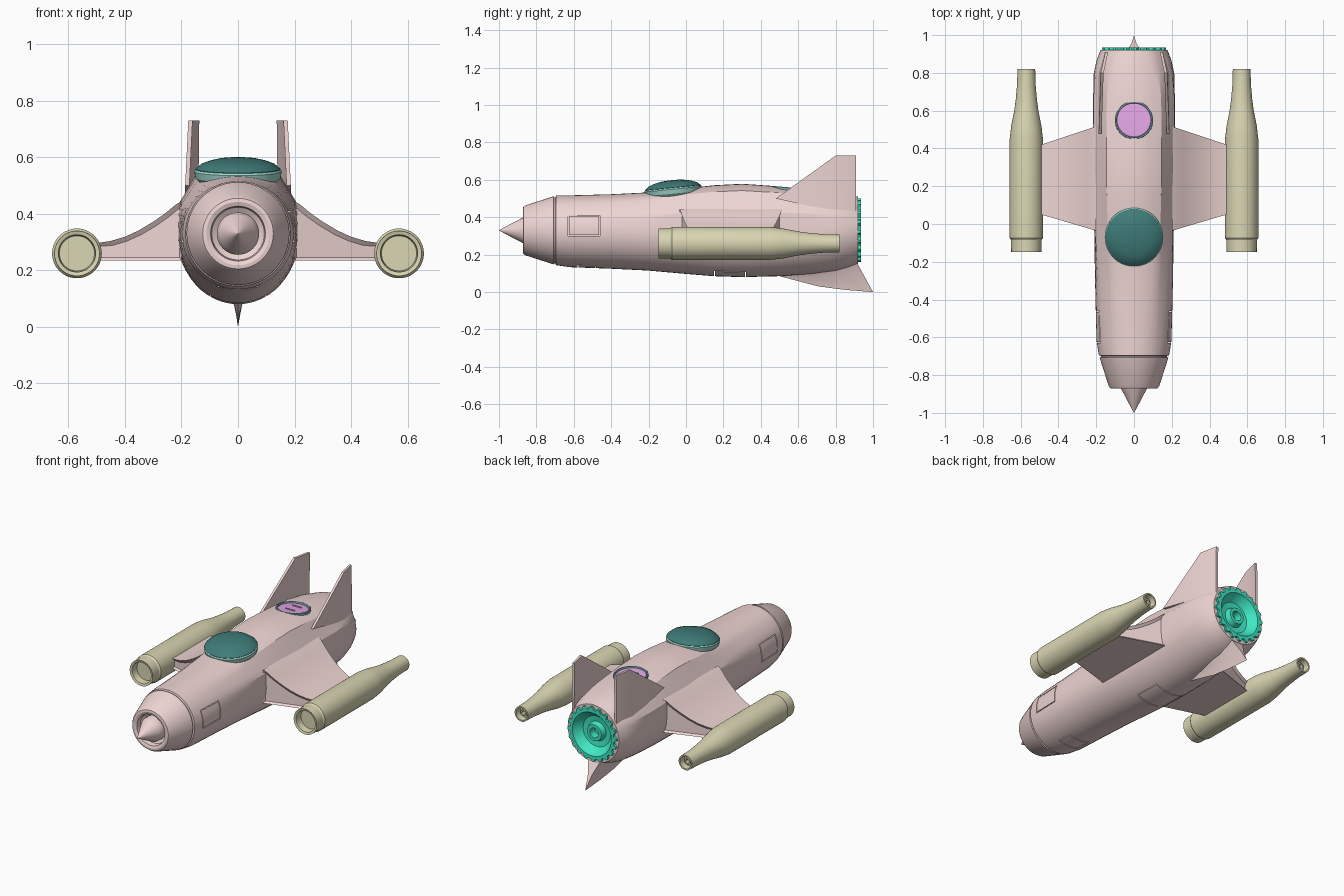
import bpy, bmesh, math
from mathutils import Matrix

if "Cube" in bpy.data.objects:
    bpy.data.objects.remove(bpy.data.objects["Cube"])

def material(name, rgb):
    m = bpy.data.materials.new(name)
    m.diffuse_color = (*rgb, 1)
    m.use_nodes = True
    m.node_tree.nodes["Principled BSDF"].inputs["Base Color"].default_value = m.diffuse_color
    return m

PINK = material("pink", (.86, .67, .66))
OLIVE = material("olive", (.70, .67, .45))
DARK = material("dark_teal", (.05, .20, .19))
RIM = material("rim_teal", (.36, .68, .62))
MAGENTA = material("magenta", (.78, .38, .78))
STEEL = material("steel_teal", (.22, .45, .50))
GREEN = material("green", (.05, .80, .55))

def finish(bm, name, mat=None, angle=25, matrix=None):
    bmesh.ops.recalc_face_normals(bm, faces=bm.faces)
    me = bpy.data.meshes.new(name)
    bm.to_mesh(me)
    bm.free()
    ob = bpy.data.objects.new(name, me)
    bpy.context.collection.objects.link(ob)
    if matrix:
        ob.matrix_world = matrix
    if mat:
        me.materials.append(mat)
        smooth(ob, angle)
    return ob

def smooth(ob, angle):
    bpy.ops.object.select_all(action='DESELECT')
    ob.select_set(True)
    bpy.context.view_layer.objects.active = ob
    bpy.ops.object.shade_smooth_by_angle(angle=math.radians(angle))

def loft(rings):
    bm = bmesh.new()
    vs = [[bm.verts.new(p) for p in r] for r in rings]
    n = len(vs[0])
    for a, b in zip(vs, vs[1:]):
        for i in range(n):
            bm.faces.new((a[i], a[(i + 1) % n], b[(i + 1) % n], b[i]))
    bm.faces.new(vs[0][::-1])
    bm.faces.new(vs[-1])
    return bm

def lathe(name, profile, mat, matrix, seg=48, teeth=0):
    """Spin (radius, height) points about local z; teeth notches the outermost radius."""
    rmax = max(r for r, h in profile)
    rings = []
    for r, h in profile:
        r = max(r, .0005)
        ring = []
        for i in range(seg):
            a = 2 * math.pi * i / seg
            k = .9 if teeth and r > rmax * .95 and (i * teeth * 2 // seg) % 2 else 1
            ring.append((r * k * math.cos(a), r * k * math.sin(a), h))
        rings.append(ring)
    return finish(loft(rings), name, mat, 28, matrix)

def along_y(x, z):
    return Matrix.Translation((x, 0, z)) @ Matrix.Rotation(-math.pi / 2, 4, 'X')

def tilted(y, z, deg):
    return Matrix.Translation((0, y, z)) @ Matrix.Rotation(math.radians(deg), 4, 'X')

# Fuselage: round nose, ridged shoulders amidships, round tail
def section(y, hw, zb, zt, zc, k):
    corners = [(1, 0), (1, .42), (.68, .86)]
    pts = []
    for i in range(48):
        a = 2 * math.pi * i / 48
        c, s = math.cos(a), math.sin(a)
        if 0 <= i <= 24:
            j = min(i, 24 - i)
            if j < 8:
                p, q, t = corners[j // 4], corners[j // 4 + 1], j % 4 / 4
                bx, bz = p[0] + (q[0] - p[0]) * t, p[1] + (q[1] - p[1]) * t
            else:
                bx = .68 * (12 - j) / 4
                bz = 1 - .14 * (bx / .68) ** 2
            bx = bx if i <= 12 else -bx
            c, s = c + (bx - c) * k, s + (bz - s) * k
            pts.append((hw * c, y, zc + (zt - zc) * s))
        else:
            pts.append((hw * c, y, zc + (zc - zb) * s))
    return pts

def disc(y, r):
    return section(y, r, .33 - r, .33 + r, .33, 0)

rings = [disc(*p) for p in [(-.82, .07), (-.835, .093), (-.866, .097), (-.872, .112),
                            (-.870, .125), (-.857, .134), (-.708, .182),
                            (-.705, .176), (-.698, .176), (-.695, .186)]]
rings += [section(*p) for p in [
    (-.62, .198, .133, .517, .328, .05), (-.40, .204, .125, .523, .325, .3),
    (-.20, .208, .115, .533, .32, .6), (0, .211, .097, .555, .32, .9),
    (.15, .212, .085, .571, .32, 1), (.30, .214, .08, .579, .32, 1),
    (.50, .216, .085, .565, .32, 1), (.68, .216, .097, .550, .32, .9),
    (.80, .213, .112, .535, .323, .65), (.87, .197, .13, .522, .327, .3),
    (.92, .178, .15, .51, .33, 0)]]
rings += [disc(.92, .148), disc(.82, .148)]
body = finish(loft(rings), "fuselage")
body.data.materials.append(PINK)

# Panel grooves and hatch well cut into the fuselage
def frame_cutter(name, place, u0, u1, v0, v1, d0, d1, w=.005):
    def loop(d, g):
        return [place(u, v, d) for u, v in
                ((u0 + g, v0 + g), (u1 - g, v0 + g), (u1 - g, v1 - g), (u0 + g, v1 - g))]
    bm = bmesh.new()
    L = [[bm.verts.new(p) for p in loop(d, g)] for d, g in ((d0, 0), (d1, 0), (d1, w), (d0, w))]
    for a, b in zip(L, L[1:] + L[:1]):
        for i in range(4):
            bm.faces.new((a[i], a[(i + 1) % 4], b[(i + 1) % 4], b[i]))
    return finish(bm, name)

under = lambda u, v, d: (v, u, d)
cutters = [frame_cutter("side_panel_cutter", lambda u, v, d, s=s: (s * d, u, v),
                        -.63, -.46, .30, .41, .172, .26) for s in (-1, 1)]
cutters.append(frame_cutter("chin_panel_cutter", under, -.58, -.48, -.07, .07, .05, .148))
cutters.append(frame_cutter("belly_panel_cutter", under, .15, .32, -.10, .10, .02, .114))
well = tilted(.55, .560, -5)
cutters.append(lathe("hatch_well_cutter", [(.097, -.025), (.097, .06)], PINK, well))
for c in cutters:
    mod = body.modifiers.new("cut", 'BOOLEAN')
    mod.operation = 'DIFFERENCE'
    mod.solver = 'EXACT'
    mod.object = c
    bpy.context.view_layer.objects.active = body
    bpy.ops.object.modifier_apply(modifier=mod.name)
    bpy.data.objects.remove(c)
smooth(body, 24)

# Nose spike inside the intake
lathe("nose_cone", [(0, -1), (.03, -.945), (.064, -.88), (.075, -.858), (.075, -.81)],
      PINK, along_y(0, .33))

# Canopy dome with its rim
seat = tilted(-.07, .556, 5.5)
lathe("canopy_rim", [(.13, -.05), (.15, -.03), (.155, -.006), (.150, .001), (.13, .001)], RIM, seat, 64)
lathe("canopy", [(.148, -.01), (.150, .003), (.130, .020), (.10, .031), (.07, .038), (.035, .042), (0, .043)],
      DARK, seat, 64)

# Rear top hatch: ring, plate and two small raised bars
lathe("hatch_ring", [(.090, -.024), (.101, -.024), (.101, -.003), (.098, 0), (.092, 0), (.090, -.012)],
      STEEL, well)
lathe("hatch_plate", [(.0905, -.024), (.0905, -.010), (.085, -.006), (0, -.004)], MAGENTA, well)
for s in (-1, 1):
    bm = bmesh.new()
    bmesh.ops.create_cube(bm, size=1, matrix=Matrix.Translation((0, s * .033, -.004)) @
                          Matrix.Diagonal((.06, .008, .008, 1)))
    finish(bm, "hatch_bar", MAGENTA, 25, well)

# Toothed exhaust with dished centre and hollow hub
lathe("exhaust", [(0, .84), (.13, .86), (.14, .905), (.17, .91), (.17, .935), (.135, .935), (.125, .915),
                  (.095, .885), (.06, .88), (.05, .912), (.03, .912), (.028, .865), (0, .865)],
      GREEN, along_y(0, .33), 80, 20)

# Engine pods
pod = [(0, -.10), (.062, -.10), (.066, -.143), (.080, -.147), (.081, -.085), (.088, -.075),
       (.088, .45), (.080, .52), (.064, .60), (.056, .66), (.049, .74), (.047, .82),
       (.038, .82), (.036, .78), (.022, .78), (.020, .80), (.012, .80), (.010, .76), (0, .76)]
for s in (-1, 1):
    lathe("engine_pod", pod, OLIVE, along_y(s * .57, .26))

# Wings: concave top, recessed panels in front and back faces
top_curve = [(.20, .445), (.22, .433), (.26, .400), (.30, .372), (.35, .342),
             (.40, .319), (.45, .304), (.51, .295)]
for s in (-1, 1):
    outline = top_curve + [(.51, .235), (.20, .235)]
    chord = lambda x: (-.03 + (x - .22) * .296, .51 - (x - .22) * .333)
    front, back = [[(s * x, chord(x)[e], z) for x, z in outline] for e in (0, 1)]
    bm = loft([front, back])
    bmesh.ops.recalc_face_normals(bm, faces=bm.faces)
    ends = [f for f in bm.faces if len(f.verts) > 4]
    bmesh.ops.inset_individual(bm, faces=ends, thickness=.016, depth=-.012)
    finish(bm, "wing", PINK)

# Upright tail fins, toed in toward the back
for s in (-1, 1):
    outer = [(.187, .48, .50), (.176, .80, .73), (.152, .91, .73), (.156, .91, .41), (.187, .80, .43)]
    bm = bmesh.new()
    o = [bm.verts.new((s * x, y, z)) for x, y, z in outer]
    i = [bm.verts.new((s * (x - .015), y, z)) for x, y, z in outer]
    for f in ((0, 1, 4), (1, 2, 3, 4)):
        bm.faces.new([o[k] for k in f])
        bm.faces.new([i[k] for k in f][::-1])
    for k in range(5):
        n = (k + 1) % 5
        bm.faces.new((o[k], i[k], i[n], o[n]))
    finish(bm, "tail_fin", PINK, 15)

# Keel fin: wedge sections (top y, top z, half width, bottom y, bottom z)
keel = [(.50, .10, .01, .50, .085), (.70, .125, .045, .71, .03),
        (.80, .15, .05, .85, .012), (.91, .165, .045, 1.0, 0)]
finish(loft([[(-w, y, z), (w, y, z), (.3 * w, (y + yb) / 2, (z + zb) / 2), (0, yb, zb),
              (-.3 * w, (y + yb) / 2, (z + zb) / 2)] for y, z, w, yb, zb in keel]),
       "keel_fin", PINK, 25)
